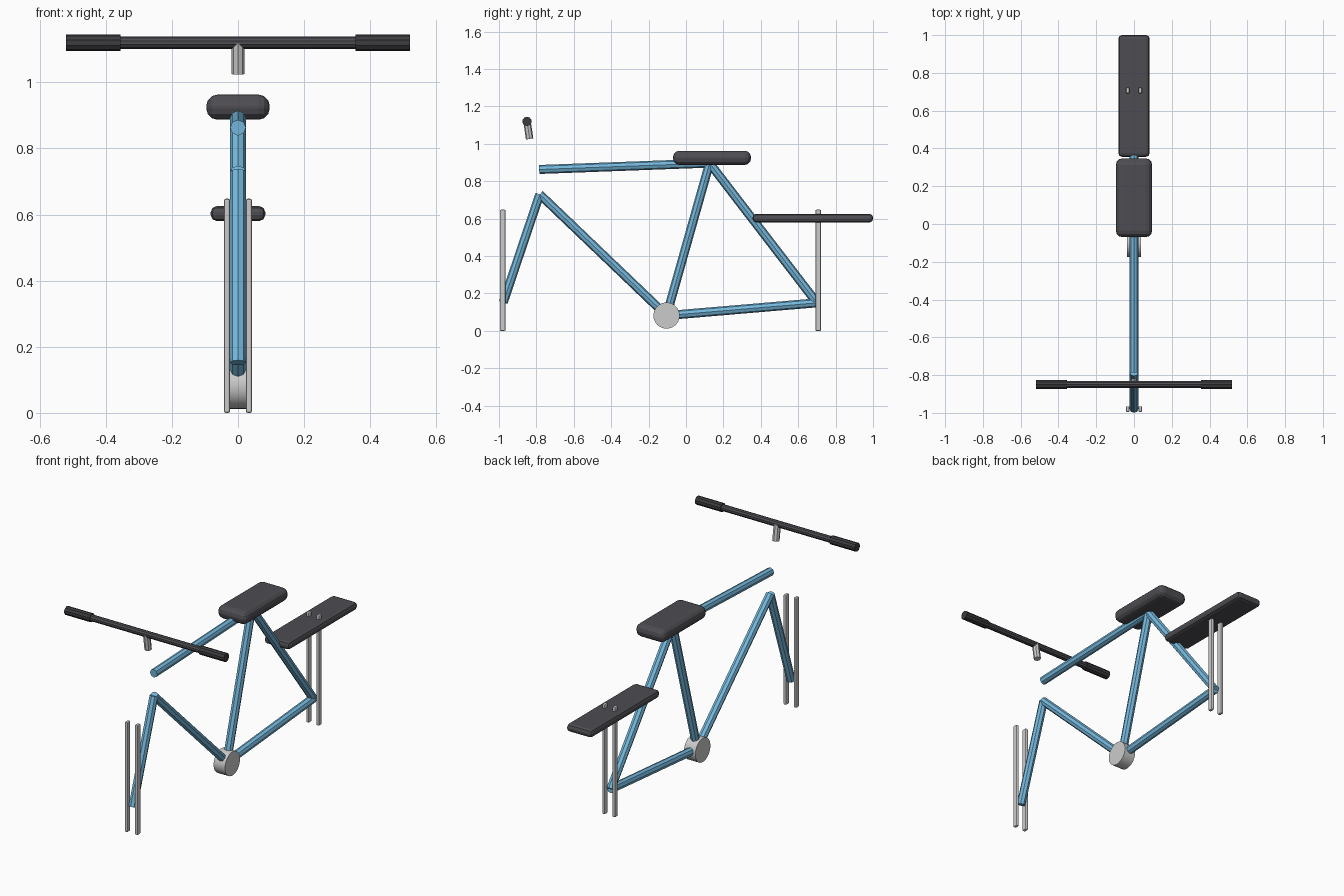
import bpy, math
from mathutils import Vector

if "Cube" in bpy.data.objects:
    bpy.data.objects.remove(bpy.data.objects["Cube"])


def material(name, rgb):
    m = bpy.data.materials.new(name)
    m.diffuse_color = (*rgb, 1)
    m.use_nodes = True
    m.node_tree.nodes["Principled BSDF"].inputs["Base Color"].default_value = m.diffuse_color
    return m


BLUE = material("frame_blue", (0.18, 0.48, 0.72))
DARK = material("padding_dark", (0.075, 0.075, 0.085))
BLACK = material("grip_black", (0.045, 0.045, 0.05))


def finish(name, mat):
    ob = bpy.context.object
    ob.name = name
    if mat:
        ob.data.materials.append(mat)
    return ob


def tube(name, a, b, r, mat=None, sides=8):
    a, b = Vector(a), Vector(b)
    d = b - a
    bpy.ops.mesh.primitive_cylinder_add(
        vertices=sides, radius=r, depth=d.length, location=(a + b) / 2,
        rotation=d.to_track_quat('Z', 'Y').to_euler())
    return finish(name, mat)


def box(name, loc, size, bevel, segments, mat=None):
    bpy.ops.mesh.primitive_cube_add(size=1, location=loc)
    ob = finish(name, mat)
    ob.scale = size
    bpy.ops.object.transform_apply(location=False, rotation=False, scale=True)
    mod = ob.modifiers.new("bevel", 'BEVEL')
    mod.width, mod.segments = bevel, segments
    return ob


# Frame joints
SEAT_TOP = (0, 0.126, 0.897)
CRANK = (0, -0.104, 0.082)
HEAD_TOP = (0, -0.785, 0.863)
HEAD_LOW = (0, -0.782, 0.73)
FRONT_AXLE = (0, -0.977, 0.152)
REAR_AXLE = (0, 0.7, 0.15)

# Frame tubes
for name, a, b in [
    ("top_tube", HEAD_TOP, SEAT_TOP),
    ("seat_tube", CRANK, SEAT_TOP),
    ("down_tube", HEAD_LOW, CRANK),
    ("fork", HEAD_LOW, FRONT_AXLE),
    ("chain_stay", CRANK, REAR_AXLE),
    ("seat_stay", SEAT_TOP, REAR_AXLE),
]:
    tube(name, a, b, 0.024, BLUE)

# Crank drum
tube("crank_hub", (-0.037, *CRANK[1:]), (0.037, *CRANK[1:]), 0.07, sides=32)
bpy.ops.object.shade_smooth_by_angle(angle=math.radians(30))

# Paired upright bars at each axle
for end, y in (("front", -0.98), ("rear", 0.707)):
    for side, x in (("left", -0.033), ("right", 0.033)):
        box(f"{end}_{side}_upright", (x, y, 0.324), (0.019, 0.03, 0.648),
            0.006, 2)

# Seat and rear carrier
box("seat", (0, 0.139, 0.925), (0.192, 0.417, 0.076), 0.034, 3, DARK)
box("rear_carrier", (0, 0.678, 0.603), (0.165, 0.644, 0.045), 0.018, 2, DARK)

# Stem, handlebar and grips
BAR_Y, BAR_Z = -0.85, 1.12
tube("stem", (0, -0.836, 1.026), (0, BAR_Y, BAR_Z), 0.02)
tube("handlebar", (-0.4, BAR_Y, BAR_Z), (0.4, BAR_Y, BAR_Z), 0.0185, DARK, 10)
for side, s in (("left", -1), ("right", 1)):
    tube(f"{side}_grip", (s * 0.355, BAR_Y, BAR_Z), (s * 0.52, BAR_Y, BAR_Z),
         0.025, BLACK, 10)
